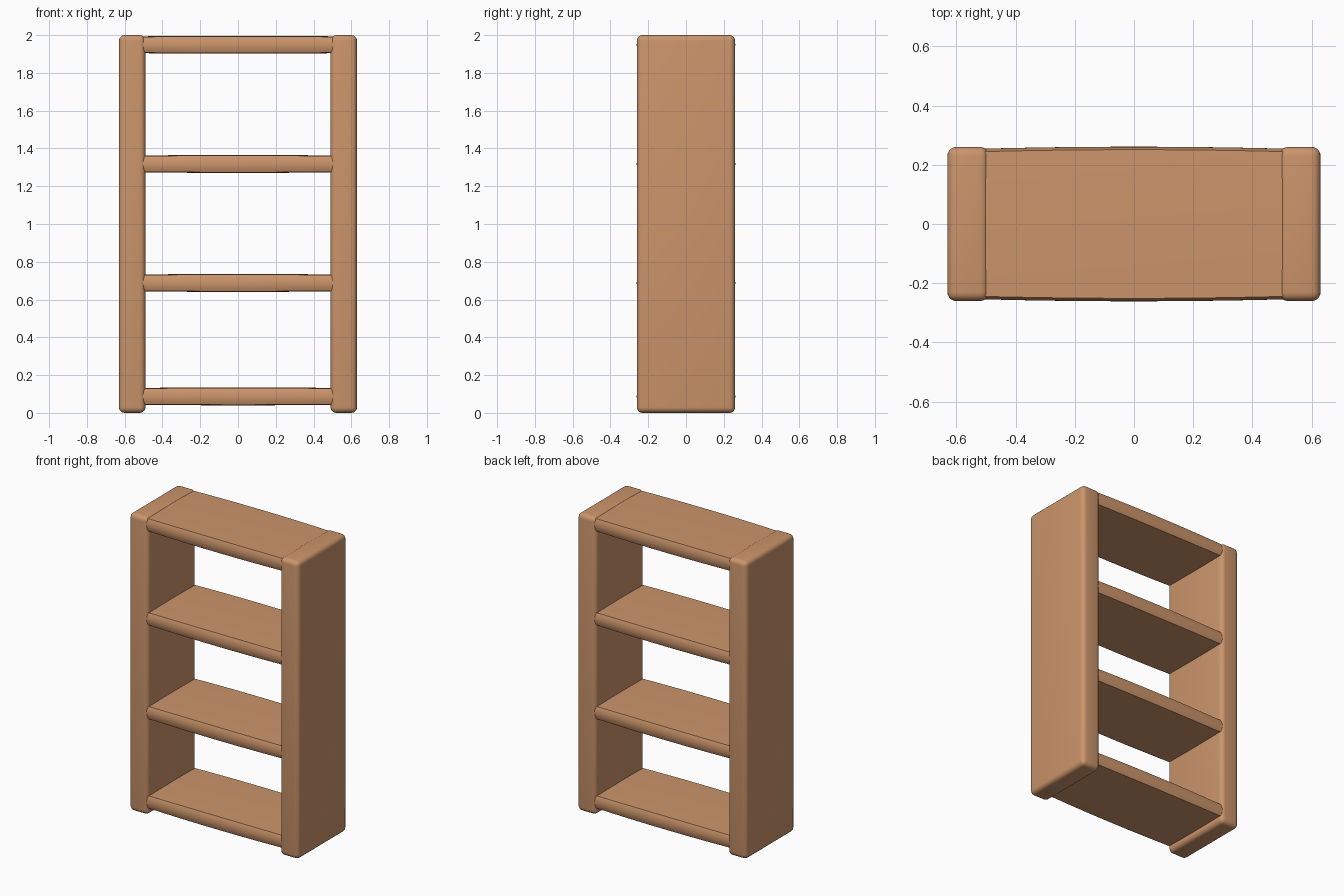
import bpy, bmesh

if "Cube" in bpy.data.objects:
    bpy.data.objects.remove(bpy.data.objects["Cube"])

wood = bpy.data.materials.new("warm_wood")
wood.diffuse_color = (0.60, 0.30, 0.147, 1)
wood.use_nodes = True
wood.node_tree.nodes["Principled BSDF"].inputs["Base Color"].default_value = wood.diffuse_color


def finish(bm, name, angle):
    bmesh.ops.recalc_face_normals(bm, faces=bm.faces)
    me = bpy.data.meshes.new(name)
    bm.to_mesh(me)
    bm.free()
    me.materials.append(wood)
    ob = bpy.data.objects.new(name, me)
    bpy.context.collection.objects.link(ob)
    bpy.ops.object.select_all(action='DESELECT')
    ob.select_set(True)
    bpy.context.view_layer.objects.active = ob
    bpy.ops.object.shade_smooth_by_angle(angle=angle)
    return ob


# thick upright with rounded edges
def upright(name, x):
    bm = bmesh.new()
    bmesh.ops.create_cube(bm, size=1)
    for v in bm.verts:
        v.co.x = v.co.x * 0.14 + x
        v.co.y *= 0.52
        v.co.z = v.co.z * 2 + 1
    bmesh.ops.bevel(bm, geom=bm.edges[:], offset=0.03, segments=5,
                    profile=0.5, affect='EDGES', clamp_overlap=True)
    finish(bm, name, 0.7)


# shelf board whose faces all swell gently towards their middles
def shelf(name, z, half_len=0.52, n=12, m=8):
    bm = bmesh.new()
    rings = []
    for i in range(n + 1):
        s = -1 + 2 * i / n
        swell = 1 - s * s
        # normalised cross-section outline: bottom, front/back, top
        outline = [(-1 + 2 * k / m, -1) for k in range(m)]
        outline += [(1, -1 + 2 * k / m) for k in range(m)]
        outline += [(1 - 2 * k / m, 1) for k in range(m)]
        outline += [(-1, 1 - 2 * k / m) for k in range(m)]
        ring = []
        for u, w in outline:
            y = u * (0.244 + 0.007 * swell + 0.010 * (1 - w * w))
            h = w * (0.0415 + 0.003 * swell + 0.003 * (1 - u * u))
            ring.append(bm.verts.new((s * half_len, y, z + h)))
        rings.append(ring)
    c = len(rings[0])
    for a, b in zip(rings, rings[1:]):
        for k in range(c):
            bm.faces.new((a[k], a[(k + 1) % c], b[(k + 1) % c], b[k]))
    bm.faces.new(rings[0])
    bm.faces.new(rings[-1])
    finish(bm, name, 0.7)


upright("left_upright", -0.56)
upright("right_upright", 0.56)
for i, z in enumerate((0.0875, 0.688, 1.318, 1.949)):
    shelf(f"shelf_{i + 1}", z)
